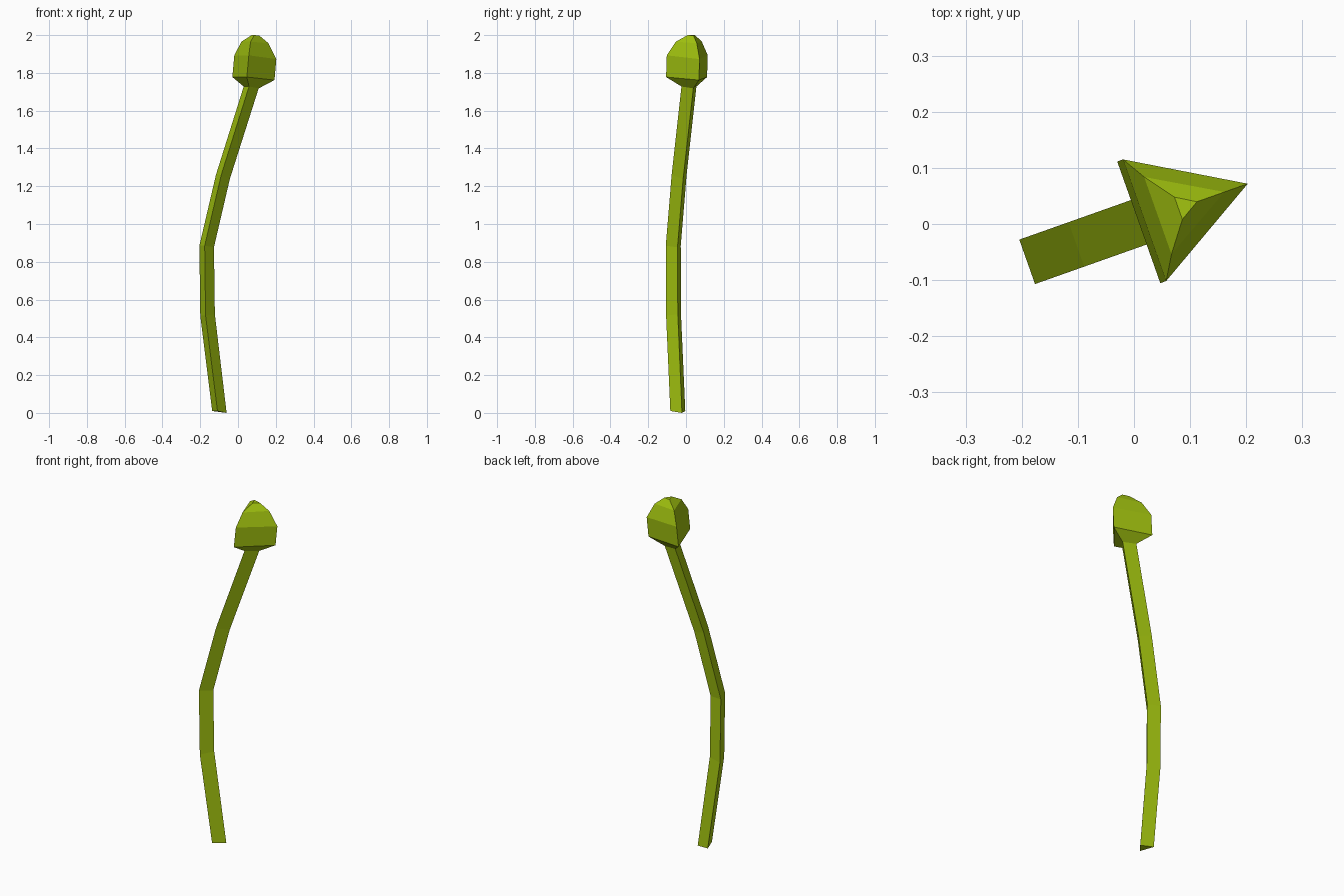
import bpy
import bmesh
import math
from mathutils import Vector

if "Cube" in bpy.data.objects:
    bpy.data.objects.remove(bpy.data.objects["Cube"])

A = math.radians(19.5)
D = Vector((math.cos(A), math.sin(A), 0))    # direction the plant bends in
N = Vector((-math.sin(A), math.cos(A), 0))   # sideways

mat = bpy.data.materials.new("leaf_green")
mat.diffuse_color = (0.37, 0.56, 0.005, 1)
mat.use_nodes = True
mat.node_tree.nodes["Principled BSDF"].inputs["Base Color"].default_value = mat.diffuse_color


def loft(name, rings, cap_start=False, cap_end=False):
    """Skin triangular rings: (flat side pos, flat z, tip pos, tip z, half width)."""
    bm = bmesh.new()
    loops = []
    for s0, z0, s1, z1, w in rings:
        pts = (D * s0 + N * w + Vector((0, 0, z0)),
               D * s0 - N * w + Vector((0, 0, z0)),
               D * s1 + Vector((0, 0, z1)))
        loops.append([bm.verts.new(p) for p in pts])
    for a, b in zip(loops, loops[1:]):
        for i in range(3):
            j = (i + 1) % 3
            bm.faces.new((a[i], a[j], b[j], b[i]))
    if cap_start:
        bm.faces.new(loops[0][::-1])
    if cap_end:
        bm.faces.new(loops[-1])
    me = bpy.data.meshes.new(name)
    bm.to_mesh(me)
    bm.free()
    me.materials.append(mat)
    ob = bpy.data.objects.new(name, me)
    bpy.context.collection.objects.link(ob)


neck = (0.047, 1.728, 0.116, 1.718, 0.042)

# Curved three-sided stem
loft("stem", [
    (-0.130, 0.010, -0.064, 0.000, 0.042),
    (-0.197, 0.515, -0.130, 0.522, 0.042),
    (-0.202, 0.885, -0.135, 0.877, 0.042),
    (-0.109, 1.260, -0.046, 1.238, 0.042),
    neck], cap_start=True)

# Three-sided bud sharing the neck ring
loft("bud", [
    neck,
    (0.009, 1.778, 0.205, 1.762, 0.115),
    (0.020, 1.893, 0.215, 1.873, 0.115),
    (0.045, 1.965, 0.171, 1.957, 0.073),
    (0.084, 2.000, 0.119, 1.998, 0.021)], cap_end=True)
